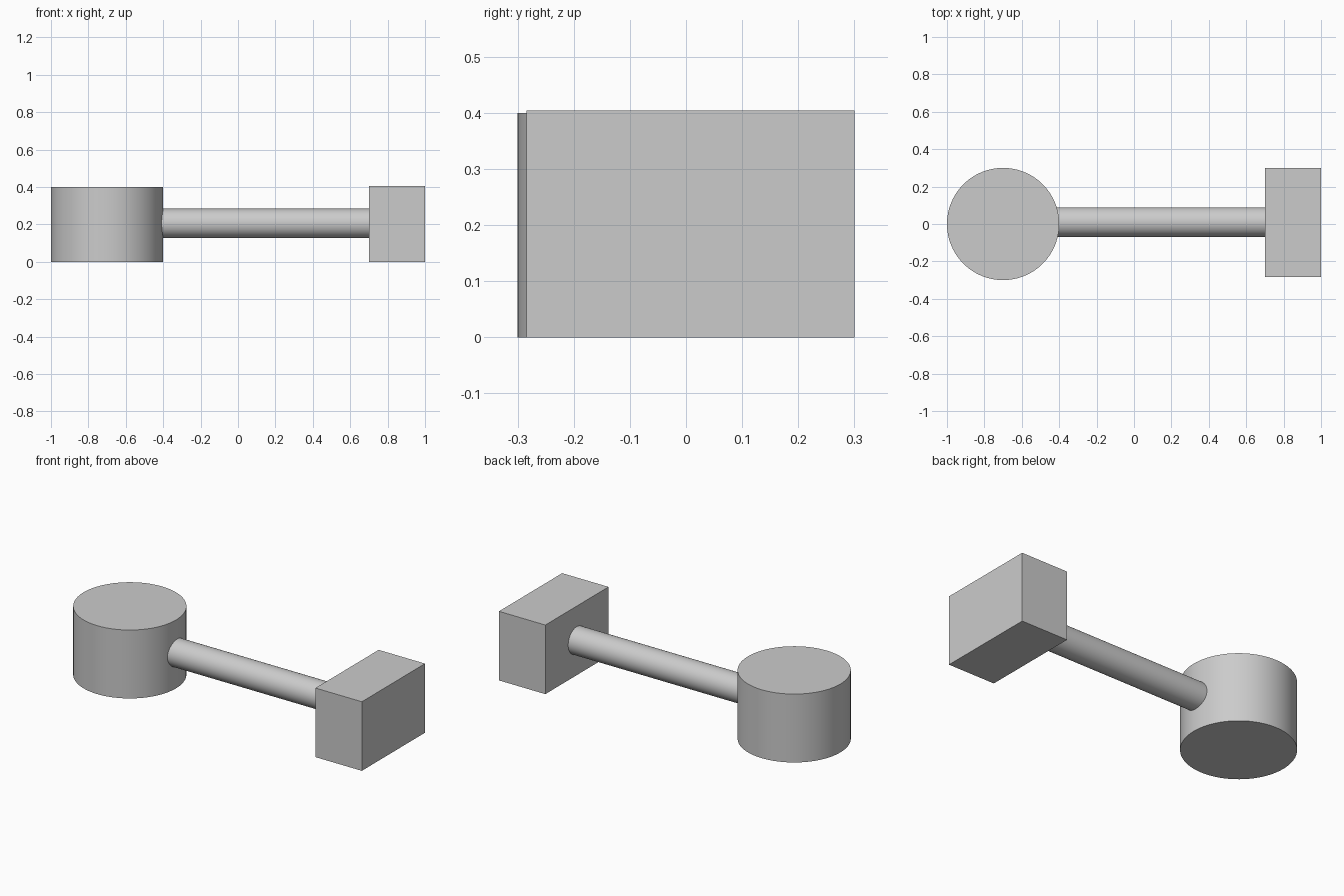
import bpy
from math import pi, radians

default = bpy.data.objects.get("Cube")
if default:
    bpy.data.objects.remove(default, do_unlink=True)

# Single plain grey
grey = bpy.data.materials.new("light_grey")
grey.use_nodes = True
colour = (0.6, 0.6, 0.6, 1)
grey.diffuse_color = colour
grey.node_tree.nodes["Principled BSDF"].inputs["Base Color"].default_value = colour


def finish(name):
    obj = bpy.context.object
    obj.name = name
    obj.data.materials.append(grey)
    return obj


def cylinder(name, radius, length, centre, rotation=(0, 0, 0)):
    bpy.ops.mesh.primitive_cylinder_add(vertices=96, radius=radius, depth=length,
                                        location=centre, rotation=rotation)
    bpy.ops.object.shade_smooth_by_angle(angle=radians(30))
    return finish(name)


# Upright round end
cylinder("round_end", 0.3, 0.4, (-0.7, 0, 0.2))

# Connecting rod, sunk slightly into both ends
cylinder("connecting_rod", 0.079, 1.14, (0.15, 0.01, 0.205), (0, pi / 2, 0))

# Square end block
bpy.ops.mesh.primitive_cube_add(size=1, location=(0.85, 0.008, 0.202))
block = finish("block_end")
block.scale = (0.3, 0.584, 0.404)
